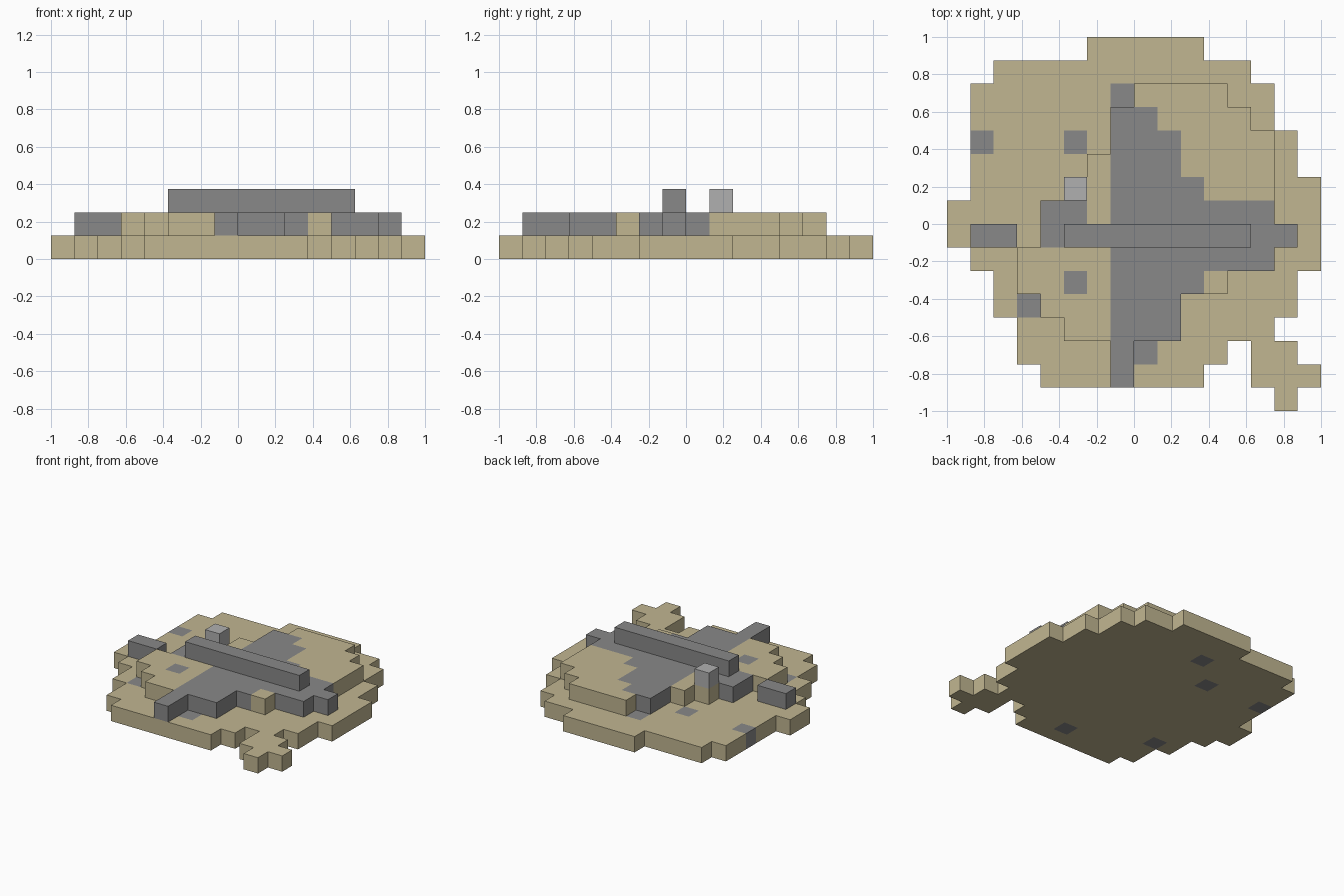
import bpy
import bmesh
from mathutils import Vector

CELL = 0.125

cube = bpy.data.objects.get("Cube")
if cube:
    bpy.data.objects.remove(cube, do_unlink=True)


def make_material(name, rgb):
    """Flat material from 8-bit display values."""
    colour = [((c / 255 + 0.055) / 1.055) ** 2.4 for c in rgb] + [1]
    mat = bpy.data.materials.new(name)
    mat.use_nodes = True
    mat.diffuse_color = colour
    bsdf = mat.node_tree.nodes["Principled BSDF"]
    bsdf.inputs["Base Color"].default_value = colour
    bsdf.inputs["Roughness"].default_value = 0.9
    return mat


SAND = make_material("sand", (193, 182, 145))
STONE = make_material("stone_grey", (137, 137, 137))
PALE = make_material("pale_grey", (176, 176, 176))

cells = {}  # grid position -> (part name, material)


def fill(part, mat, level, blocks):
    """Fill rectangles (x0, x1, y0, y1) of one level; later fills replace earlier."""
    for x0, x1, y0, y1 in blocks:
        for x in range(x0, x1):
            for y in range(y0, y1):
                cells[x, y, level] = (part, mat)


def spot(x, y):
    return (x, x + 1, y, y + 1)


# Ground slab with its ragged outline and the small spur at the front
fill("ground", SAND, 0, [
    (-8, 8, -1, 1), (-7, 8, -2, 2), (-7, 7, 2, 4), (-6, 7, -4, -2),
    (-7, 6, 4, 6), (-6, 5, 6, 7), (-2, 3, 7, 8),
    (-5, 6, -5, -4), (-5, 4, -6, -5), (-4, 3, -7, -6),
    (5, 7, -6, -5), (5, 8, -7, -6), spot(6, -8)])

# Single stones set flush into the ground
fill("ground_stones", STONE, 0, [
    spot(-7, 3), spot(-3, 3), spot(-5, -4), spot(-1, 5), spot(0, -6)])

# Raised sand terrace
fill("terrace", SAND, 1, [
    (0, 4, 5, 6), (-1, 5, 4, 5), (-1, 6, 3, 4), (-2, 6, 2, 3),
    (-3, 6, 1, 2), (-4, 6, -1, 1), (-5, 6, -2, -1), (-5, 4, -3, -2),
    (-4, 2, -4, -3), (-3, 2, -5, -4)])

# Stone running through the terrace, with its arms and detached block
fill("terrace_stone", STONE, 1, [
    (-1, 1, 4, 5), (-1, 2, 2, 4), (-1, 3, 1, 2), (-1, 6, -2, 1),
    spot(6, -1), (-4, -2, -1, 1), (-1, 3, -3, -2), (-1, 2, -5, -3),
    (-1, 0, -7, -5), spot(-3, -3)])
fill("detached_stone", STONE, 1, [(-7, -5, -1, 0)])

# Long ridge beam and pale capstone on top
fill("ridge_beam", STONE, 2, [(-3, 5, -1, 0)])
fill("capstone", PALE, 2, [spot(-3, 1)])


def build(part):
    """Make the outer faces of one part and merge the flat ones."""
    bm = bmesh.new()
    mat = None
    for pos, (name, material) in cells.items():
        if name != part:
            continue
        mat = material
        centre = Vector(pos) + Vector((0.5, 0.5, 0.5))
        for axis in range(3):
            for sign in (-1, 1):
                normal = Vector((0, 0, 0))
                normal[axis] = sign
                if tuple(int(c) for c in Vector(pos) + normal) in cells:
                    continue
                u = Vector((0, 0, 0))
                u[(axis + 1) % 3] = 0.5
                v = normal.cross(u)
                mid = centre + normal / 2
                corners = (mid - u - v, mid + u - v, mid + u + v, mid - u + v)
                bm.faces.new([bm.verts.new(c * CELL) for c in corners])
    bmesh.ops.remove_doubles(bm, verts=bm.verts, dist=0.001)
    bmesh.ops.dissolve_limit(bm, angle_limit=0.01, verts=bm.verts, edges=bm.edges)
    mesh = bpy.data.meshes.new(part)
    bm.to_mesh(mesh)
    bm.free()
    mesh.materials.append(mat)
    bpy.context.collection.objects.link(bpy.data.objects.new(part, mesh))


for part in sorted({name for name, material in cells.values()}):
    build(part)
